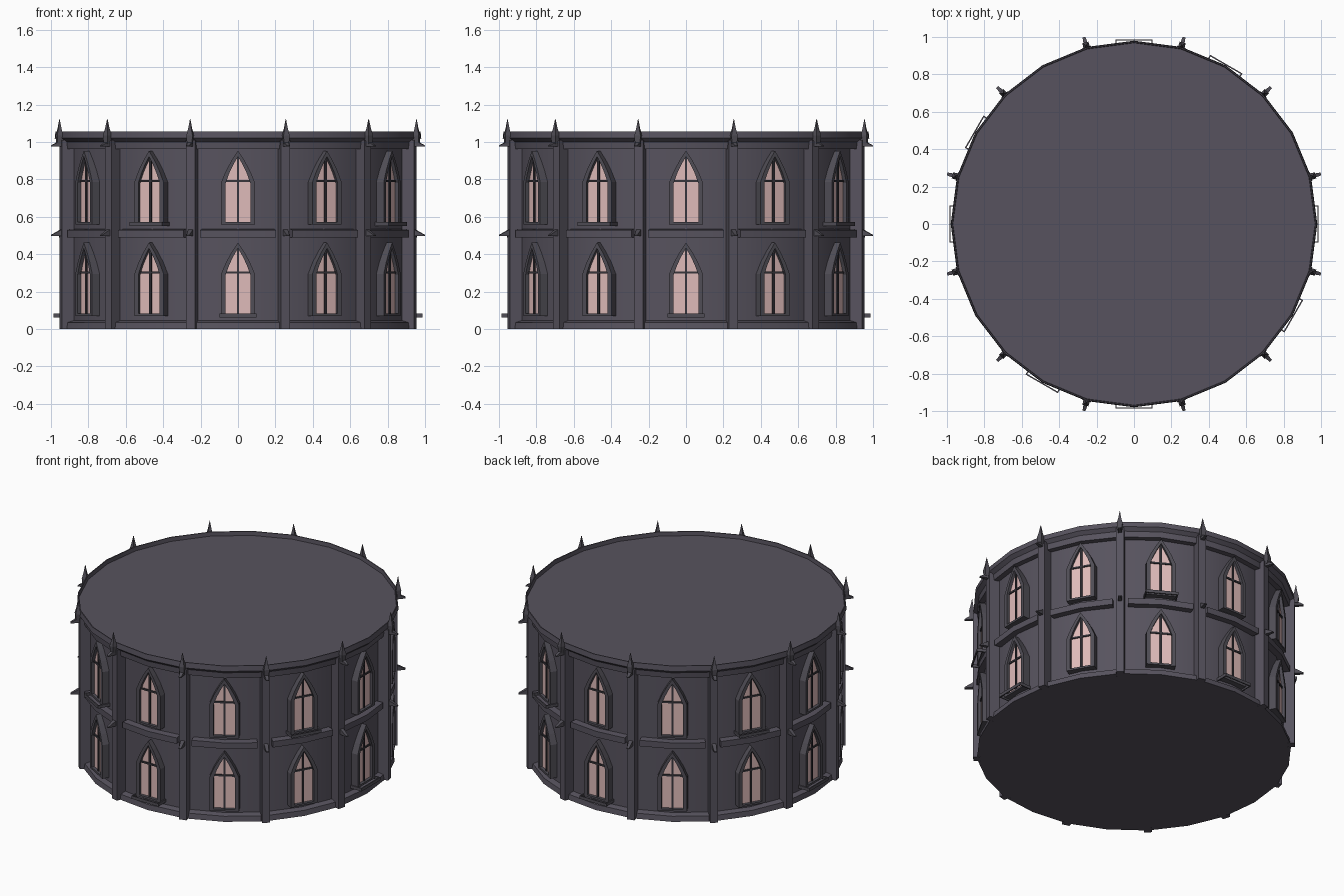
import bpy, bmesh, math
from mathutils import Vector

if "Cube" in bpy.data.objects:
    bpy.data.objects.remove(bpy.data.objects["Cube"])


def material(name, rgb):
    m = bpy.data.materials.new(name)
    m.diffuse_color = (*rgb, 1)
    m.use_nodes = True
    m.node_tree.nodes["Principled BSDF"].inputs["Base Color"].default_value = m.diffuse_color
    return m


STONE = material("grey violet stone", (0.095, 0.086, 0.112))
TRIM = material("dark stone trim", (0.080, 0.075, 0.092))
IRON = material("dark metal", (0.038, 0.036, 0.044))
GLASS = material("pink glass", (0.74, 0.50, 0.49))

BAYS = [math.radians(30 * i) for i in range(12)]
PIERS = [a + math.radians(15) for a in BAYS]
WALL = 0.918


def finish(bm, name, mat, smooth=False):
    bmesh.ops.recalc_face_normals(bm, faces=bm.faces)
    me = bpy.data.meshes.new(name)
    bm.to_mesh(me)
    bm.free()
    me.materials.append(mat)
    ob = bpy.data.objects.new(name, me)
    bpy.context.collection.objects.link(ob)
    if smooth:
        bpy.ops.object.select_all(action='DESELECT')
        ob.select_set(True)
        bpy.context.view_layer.objects.active = ob
        bpy.ops.object.shade_smooth_by_angle(angle=math.radians(20))
    return ob


def at(a, t, r, z):
    """Point at tangent offset t, radius r, height z, in the frame of angle a."""
    return Vector((r * math.cos(a) - t * math.sin(a), r * math.sin(a) + t * math.cos(a), z))


def loft(bm, rings, closed=False):
    """Skin equal-length rings of points, capped unless closed on itself."""
    vs = [[bm.verts.new(p) for p in ring] for ring in rings]
    n = len(vs[0])
    pairs = list(zip(vs, vs[1:])) + ([(vs[-1], vs[0])] if closed else [])
    for A, B in pairs:
        for i in range(n):
            j = (i + 1) % n
            bm.faces.new((A[i], A[j], B[j], B[i]))
    if not closed:
        bm.faces.new(vs[0])
        bm.faces.new(vs[-1])


def box(bm, a, t, r, z):
    """Box in the frame of angle a, given (min, max) ranges."""
    loft(bm, [[at(a, t[i], r[j], h) for i, j in ((0, 0), (1, 0), (1, 1), (0, 1))] for h in z])


def drum(name, profile, mat):
    """24-sided solid from (radius, height) pairs."""
    bm = bmesh.new()
    loft(bm, [[at(math.radians(15 * k), 0, r, z) for k in range(24)] for r, z in profile])
    return finish(bm, name, mat, True)


def arcs(name, profile, mat, half):
    """Bent moulding across each bay with a (radius, height) cross-section."""
    bm = bmesh.new()
    for a in BAYS:
        loft(bm, [[at(a + math.radians(d), 0, r, z) for r, z in profile] for d in (-half, 0, half)])
    return finish(bm, name, mat, True)


def arch(w, spring, top, z0, bottom):
    """Pointed arch outline as (t, z) pairs."""
    side = [(w, bottom), (w, spring), (w * 0.71, spring + (top - spring) * 0.37),
            (w * 0.37, spring + (top - spring) * 0.7)]
    pts = side + [(0, top)] + [(-t, z) for t, z in reversed(side)]
    return [(t, z + z0) for t, z in pts]


# Main drum, and cornice with a thin parapet around a sunken roof
drum("wall", [(WALL, 0), (WALL, 0.98)], STONE)
drum("cornice", [(WALL - 0.01, 0.962), (0.953, 0.962), (0.957, 1.0), (0.98, 1.02),
                 (0.976, 1.055), (0.97, 1.055), (0.968, 1.028)], STONE)

# Mouldings between the piers
arcs("base_course", [(0.90, 0), (0.955, 0), (0.95, 0.035), (WALL, 0.045), (0.90, 0.045)], STONE, 13.5)
arcs("floor_band", [(0.90, 0.49), (0.957, 0.49), (0.957, 0.53), (0.90, 0.535)], STONE, 12.2)

# Piers
bm = bmesh.new()
for a in PIERS:
    box(bm, a, (-0.024, 0.024), (0.90, 0.981), (0, 1.01))
finish(bm, "piers", STONE)

# Spikes above the piers
bm = bmesh.new()
for a in PIERS:
    rings = [[at(a, s * u, 0.988 + s * v, z) for u, v in ((-1, -1), (1, -1), (1, 1), (-1, 1))]
             for s, z in ((0.014, 0.99), (0.017, 1.035), (0.009, 1.07), (0.001, 1.122))]
    loft(bm, rings)
finish(bm, "spikes", TRIM)

# Wedge-shaped spouts at floor band and cornice
bm = bmesh.new()
for a in PIERS:
    for z in (0.497, 0.975):
        loft(bm, [[at(a, -w, r, z), at(a, w, r, z), at(a, w, r, z + h), at(a, -w, r, z + h)]
                  for r, w, h in ((0.97, 0.014, 0.04), (1.034, 0.008, 0.006))])
finish(bm, "spouts", TRIM)

# Windows: frame, glass, bars and the occasional sill rail
frames, glass, bars, sills = (bmesh.new() for _ in range(4))
for k, a in enumerate(BAYS):
    for floor, z0 in enumerate((0.07, 0.56)):
        outer = arch(0.09, 0.225, 0.393, z0, 0)
        inner = arch(0.066, 0.22, 0.362, z0, 0.013)
        loft(frames, [[at(a, t, r, z) for t, z in o] for o, r in
                      ((outer, 0.90), (outer, 0.952), (inner, 0.952), (inner, 0.90))], closed=True)
        glass.faces.new([glass.verts.new(at(a, t, 0.932, z)) for t, z in inner])
        box(bars, a, (-0.006, 0.006), (0.925, 0.940), (z0 + 0.01, z0 + 0.36))
        box(bars, a, (-0.064, 0.064), (0.925, 0.939), (z0 + 0.227, z0 + 0.238))
        if k % 3 == (0 if floor == 0 else 2):
            z = (z0 - 0.008, z0 + 0.012)
            box(sills, a, (-0.1, 0.1), (0.980, 0.987), z)
            for s in (-1, 1):
                box(sills, a, sorted((s * 0.093, s * 0.1)), (0.90, 0.980), z)
finish(frames, "window_frames", TRIM)
finish(bars, "window_bars", IRON)
finish(sills, "window_sills", TRIM)
ob = finish(glass, "window_glass", GLASS)
for p in ob.data.polygons:  # glass faces outwards
    if p.normal.dot(p.center) < 0:
        p.flip()
